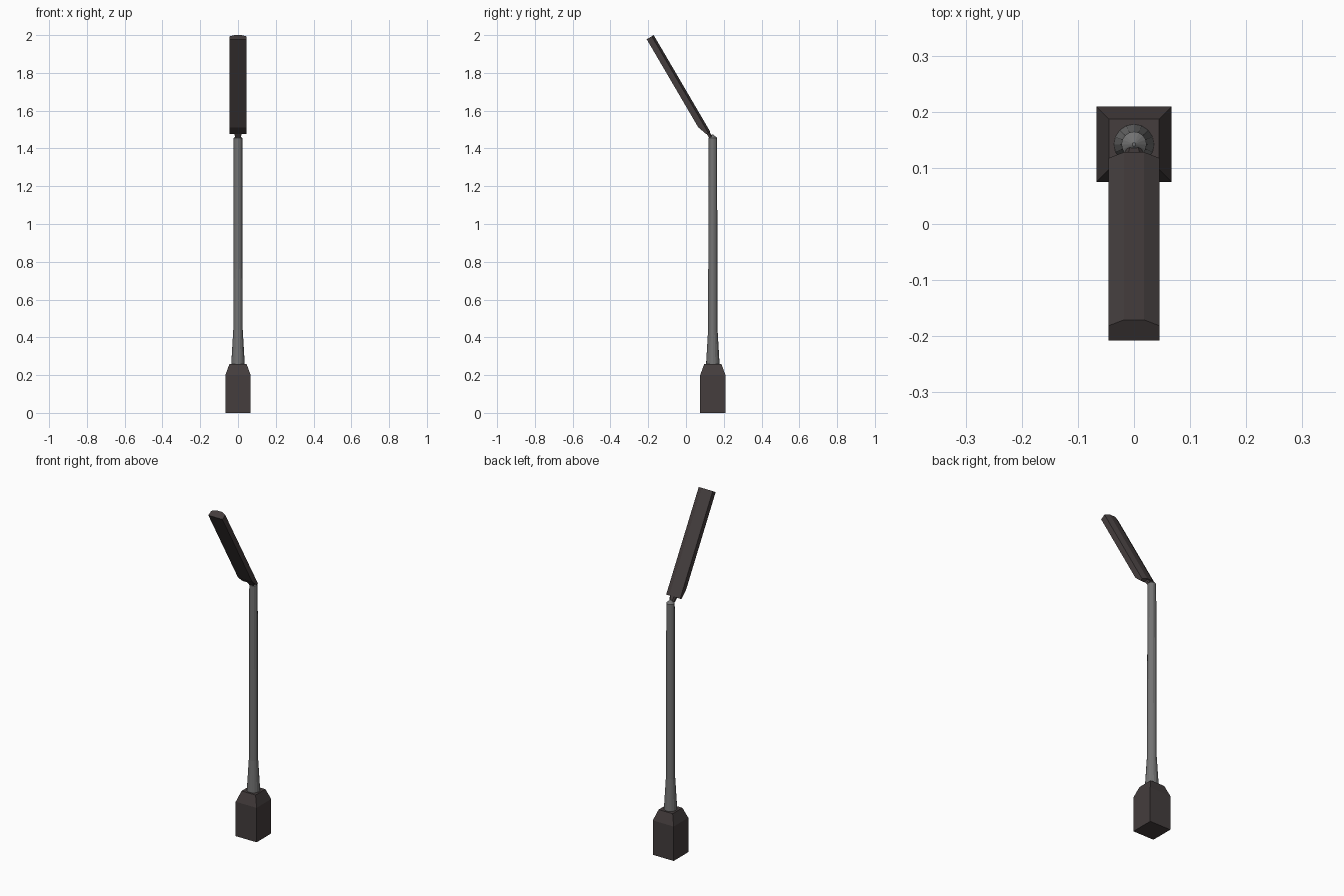
import bpy, math
from mathutils import Vector

if "Cube" in bpy.data.objects:
    bpy.data.objects.remove(bpy.data.objects["Cube"])

CY = 0.142  # pole axis


def material(name, rgb):
    m = bpy.data.materials.new(name)
    m.diffuse_color = (*rgb, 1)
    m.use_nodes = True
    m.node_tree.nodes["Principled BSDF"].inputs["Base Color"].default_value = m.diffuse_color
    return m


DARK = material("dark_brown_metal", (0.058, 0.047, 0.047))
GREY = material("grey_metal", (0.17, 0.17, 0.17))


def loft(name, rings, mat):
    """Closed solid through rings that share a point count."""
    n = len(rings[0])
    verts = [p for r in rings for p in r]
    faces = [[k * n + i, k * n + (i + 1) % n, (k + 1) * n + (i + 1) % n, (k + 1) * n + i]
             for k in range(len(rings) - 1) for i in range(n)]
    faces += [list(range(n))[::-1], list(range(len(verts) - n, len(verts)))]
    me = bpy.data.meshes.new(name)
    me.from_pydata(verts, [], faces)
    me.materials.append(mat)
    ob = bpy.data.objects.new(name, me)
    bpy.context.collection.objects.link(ob)
    return ob


def ring(r, z, sides, turn=0.0):
    return [(r * math.cos(2 * math.pi * i / sides + turn),
             CY + r * math.sin(2 * math.pi * i / sides + turn), z) for i in range(sides)]


# Square base with tapered shoulder
loft("base", [ring(h * math.sqrt(2), z, 4, math.pi / 4)
              for h, z in ((0.067, 0), (0.067, 0.2), (0.045, 0.26))], DARK)

# Round pole with flared foot and pointed cap
loft("pole", [ring(r, z, 16) for r, z in
              ((0.036, 0.255), (0.025, 0.44), (0.0225, 1.456), (0.003, 1.473))], GREY)

# Tilted lamp head: u runs down the head from its tip, w is its thickness
TIP = Vector((0, -0.208, 1.978))
DOWN = Vector((0, 0.505, -0.863))
UP = Vector((0, 0.863, 0.505))


def section(u, low, half=0.045, flat=0.018, side=0.031, top=0.043):
    pts = [(half, low), (half, side), (flat, top), (-flat, top), (-half, side), (-half, low)]
    return [TIP + DOWN * u + UP * w + Vector((x, 0, 0)) for x, w in pts]


loft("lamp_head", [section(0, 0), section(0.54, 0), section(0.592, 0.018)], DARK)

# Narrow neck joining head and pole
loft("neck", [section(0.58, 0.02, 0.022, 0.012, 0.034, 0.041),
              section(0.625, 0.022, 0.012, 0.006, 0.034, 0.039)], DARK)

# Outward normals
import bmesh
for ob in bpy.context.collection.objects:
    bm = bmesh.new()
    bm.from_mesh(ob.data)
    bmesh.ops.recalc_face_normals(bm, faces=bm.faces)
    bm.to_mesh(ob.data)
    bm.free()
